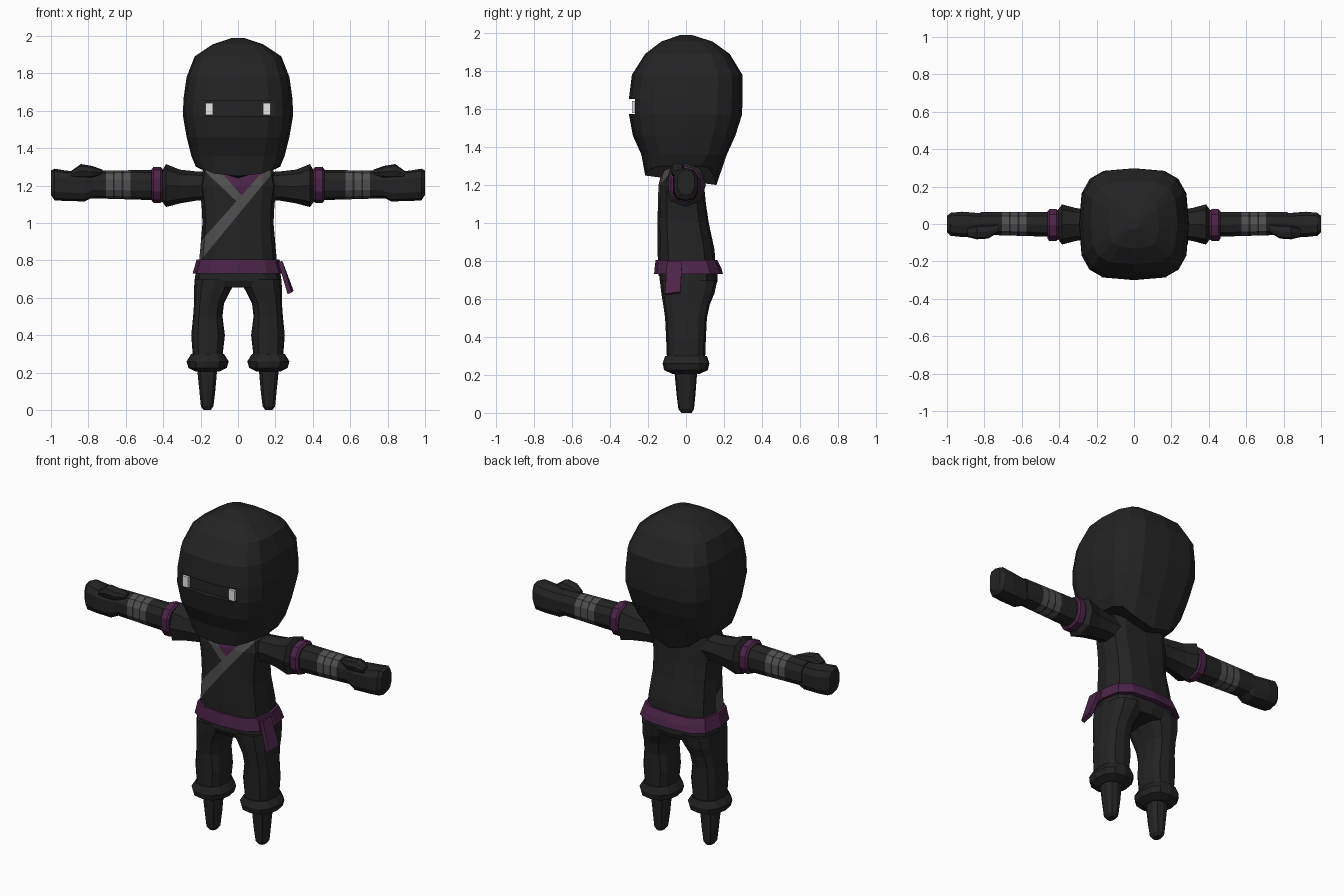
import bpy, bmesh, math
from mathutils import Vector

if "Cube" in bpy.data.objects:
    bpy.data.objects.remove(bpy.data.objects["Cube"])


def material(name, rgb):
    m = bpy.data.materials.new(name)
    m.diffuse_color = (*rgb, 1)
    m.use_nodes = True
    m.node_tree.nodes["Principled BSDF"].inputs["Base Color"].default_value = m.diffuse_color
    return m


BLACK = material("black cloth", (0.017, 0.017, 0.017))
GREY = material("grey wrap", (0.08, 0.08, 0.08))
PURPLE = material("purple sash", (0.07, 0.018, 0.063))
WHITE = material("white eye", (0.8, 0.8, 0.8))


def finish(bm, name, mats, mirror=False):
    bmesh.ops.recalc_face_normals(bm, faces=bm.faces)
    me = bpy.data.meshes.new(name)
    bm.to_mesh(me)
    bm.free()
    for m in mats:
        me.materials.append(m)
    ob = bpy.data.objects.new(name, me)
    bpy.context.collection.objects.link(ob)
    if mirror:
        ob.modifiers.new("mirror", 'MIRROR')
    return ob


def loft(name, rings, mats, n=12, power=2.5, axis='z', mirror=False, segment_mats=None, hem=None):
    """Rings are (position, a_min, a_max, b_min, b_max): a,b = x,y along z or y,z along x."""
    bm = bmesh.new()
    loops = []
    for k, (t, a0, a1, b0, b1) in enumerate(rings):
        loop = []
        for i in range(n):
            ang = 2 * math.pi * (i + 0.5 * (n % 4 != 0)) / n
            c, s = math.cos(ang), math.sin(ang)
            a = (a0 + a1) / 2 + (a1 - a0) / 2 * math.copysign(abs(c) ** (2 / power), c)
            b = (b0 + b1) / 2 + (b1 - b0) / 2 * math.copysign(abs(s) ** (2 / power), s)
            shift = hem(c, s) if hem and k == 0 else 0
            loop.append(bm.verts.new((a, b, t + shift) if axis == 'z' else (t, a, b)))
        loops.append(loop)
    for k in range(len(loops) - 1):
        for i in range(n):
            j = (i + 1) % n
            f = bm.faces.new((loops[k][i], loops[k][j], loops[k + 1][j], loops[k + 1][i]))
            f.material_index = segment_mats[k] if segment_mats else 0
    bm.faces.new(loops[0])
    bm.faces.new(loops[-1])
    return finish(bm, name, mats, mirror)


def box(name, lo, hi, mat, mirror=False):
    bm = bmesh.new()
    bmesh.ops.create_cube(bm, size=1)
    for v in bm.verts:
        v.co = Vector([(l + h) / 2 + c * (h - l) for l, h, c in zip(lo, hi, v.co)])
    return finish(bm, name, [mat], mirror)


# Hooded head, with the hem dipping at the front and to a point at the back
hood = loft("hood", [
    (1.30, -.225, .225, -.215, .16), (1.36, -.25, .25, -.235, .215),
    (1.46, -.275, .275, -.28, .26), (1.57, -.294, .294, -.30, .295),
    (1.66, -.292, .292, -.30, .298), (1.78, -.275, .275, -.285, .297),
    (1.89, -.232, .232, -.215, .23), (1.955, -.135, .135, -.13, .14),
    (1.99, -.03, .03, -.03, .03)], [BLACK], n=16, power=3.3,
    hem=lambda c, s: -.05 * max(0, -s) ** 4 - .10 * max(0, s) ** 6)

# Eye slit cut into the hood, and the eyes in it
slit = box("slit_cutter", (-.23, -.4, 1.573), (.23, -.268, 1.652), BLACK)
slit.hide_render = True
slit.hide_viewport = True
cut = hood.modifiers.new("eye_slit", 'BOOLEAN')
cut.operation = 'DIFFERENCE'
cut.object = slit
cut.solver = 'EXACT'
box("eyes", (.135, -.285, 1.578), (.175, -.26, 1.642), WHITE, mirror=True)

# Jacket body
jacket = loft("jacket", [
    (.72, -.215, .215, -.145, .16), (.86, -.202, .202, -.15, .15),
    (1.0, -.19, .19, -.15, .12), (1.10, -.195, .195, -.148, .105),
    (1.20, -.21, .21, -.145, .095), (1.28, -.19, .19, -.125, .085),
    (1.33, -.12, .12, -.08, .07)], [BLACK, GREY, PURPLE], power=3)

# Crossed collar: cut its edges into the chest, then colour between them
edges = {"low": ((-.20, .80), (.17, 1.25)), "high": (((-.21), .89), (.12, 1.26)),
         "short_out": ((-.16, 1.26), (-.06, 1.165)), "short_in": ((-.08, 1.26), (-.01, 1.18))}


def side(edge, x, z):
    (x0, z0), (x1, z1) = edges[edge]
    return (z - z0) * (x1 - x0) - (x - x0) * (z1 - z0)


bm = bmesh.new()
bm.from_mesh(jacket.data)
for (x0, z0), (x1, z1) in edges.values():
    front = [f for f in bm.faces if f.normal.y < -.1]
    geom = front + list({e for f in front for e in f.edges}) + list({v for f in front for v in f.verts})
    bmesh.ops.bisect_plane(bm, geom=geom, plane_co=(x0, 0, z0), plane_no=(z1 - z0, 0, x0 - x1))
for f in bm.faces:
    x, _, z = f.calc_center_median()
    if f.normal.y > -.1:
        continue
    if side("low", x, z) > 0 and side("high", x, z) < 0:
        f.material_index = 1
    elif side("high", x, z) > 0 and z > 1.1 and side("short_out", x, z) > 0:
        f.material_index = 1 if side("short_in", x, z) < 0 else 2
bm.to_mesh(jacket.data)
bm.free()

# Belt with a hanging end
loft("belt", [(.73, -.243, .243, -.168, .195), (.765, -.232, .232, -.165, .185),
              (.805, -.222, .222, -.16, .165)], [PURPLE], power=3)
bm = bmesh.new()
outline = [(.215, -.10, .79), (.215, -.02, .79), (.275, -.03, .63), (.265, -.11, .62)]
inner = [bm.verts.new(p) for p in outline]
outer = [bm.verts.new((x + .022, y, z + .008)) for x, y, z in outline]
bm.faces.new(inner)
bm.faces.new(outer)
for i in range(4):
    j = (i + 1) % 4
    bm.faces.new((inner[i], inner[j], outer[j], outer[i]))
finish(bm, "belt_end", [PURPLE])

# Trousers: hips and legs
loft("hips", [(.655, -.20, .20, -.12, .15), (.69, -.232, .232, -.138, .165),
              (.75, -.225, .225, -.14, .165)], [BLACK], power=3)
loft("legs", [(.27, .085, .24, -.10, .10), (.40, .07, .25, -.105, .105),
              (.50, .083, .24, -.11, .11), (.57, .075, .235, -.12, .125),
              (.63, .045, .235, -.13, .15), (.70, .005, .233, -.138, .165)],
     [BLACK], power=2.8, mirror=True)
loft("trouser_cuffs", [(.205, .10, .225, -.07, .07), (.225, .06, .265, -.115, .115),
                       (.26, .05, .275, -.123, .123), (.30, .075, .25, -.11, .11)],
     [BLACK], power=2.5, mirror=True)
loft("feet", [(0, .145, .185, -.025, .03), (.02, .13, .20, -.04, .042),
              (.10, .12, .208, -.05, .05), (.23, .108, .222, -.062, .06)],
     [BLACK], n=10, mirror=True)

# Sleeves, forearms with wrappings, arm bands
loft("sleeves", [(.12, -.10, .07, 1.12, 1.27), (.22, -.08, .075, 1.12, 1.275),
                 (.31, -.09, .085, 1.105, 1.285), (.385, -.11, .105, 1.085, 1.315),
                 (.41, -.075, .07, 1.12, 1.27)], [BLACK], n=8, power=2.3, mirror=True)
xs = [.38, .575, .613, .622, .660, .669, .705, .82]
loft("forearms", [(x, -.073 + .03 * (x - .38), .066, 1.12 + .03 * (x - .38), 1.285 - .015 * (x - .38))
                  for x in xs], [BLACK, GREY], n=10, power=2.4, axis='x', mirror=True,
     segment_mats=[0, 1, 0, 1, 0, 1, 0])
bpy.data.objects["sleeves"].data.clear_geometry()
bpy.data.objects.remove(bpy.data.objects["sleeves"])
loft("sleeves", [(.12, -.10, .07, 1.12, 1.27), (.22, -.08, .075, 1.12, 1.275),
                 (.31, -.09, .085, 1.105, 1.285), (.385, -.11, .105, 1.085, 1.315),
                 (.41, -.075, .07, 1.12, 1.27)], [BLACK], n=8, power=2.3, axis='x', mirror=True)
loft("arm_bands", [(.405, -.085, .075, 1.115, 1.29), (.415, -.095, .083, 1.107, 1.30),
                   (.452, -.095, .083, 1.107, 1.30), (.462, -.083, .073, 1.12, 1.287)],
     [PURPLE], n=10, power=2.4, axis='x', mirror=True)

# Fists with thumbs
loft("hands", [(.76, -.055, .05, 1.145, 1.27), (.82, -.07, .06, 1.115, 1.272),
               (.92, -.072, .068, 1.118, 1.28), (.98, -.065, .062, 1.12, 1.29),
               (1.0, -.045, .045, 1.15, 1.28)], [BLACK], n=10, power=3, axis='x', mirror=True)
loft("thumbs", [(.725, -.045, .0, 1.255, 1.285), (.78, -.078, -.005, 1.24, 1.305),
                (.84, -.082, -.005, 1.24, 1.315), (.89, -.07, -.02, 1.245, 1.28)],
     [BLACK], n=8, axis='x', mirror=True)
